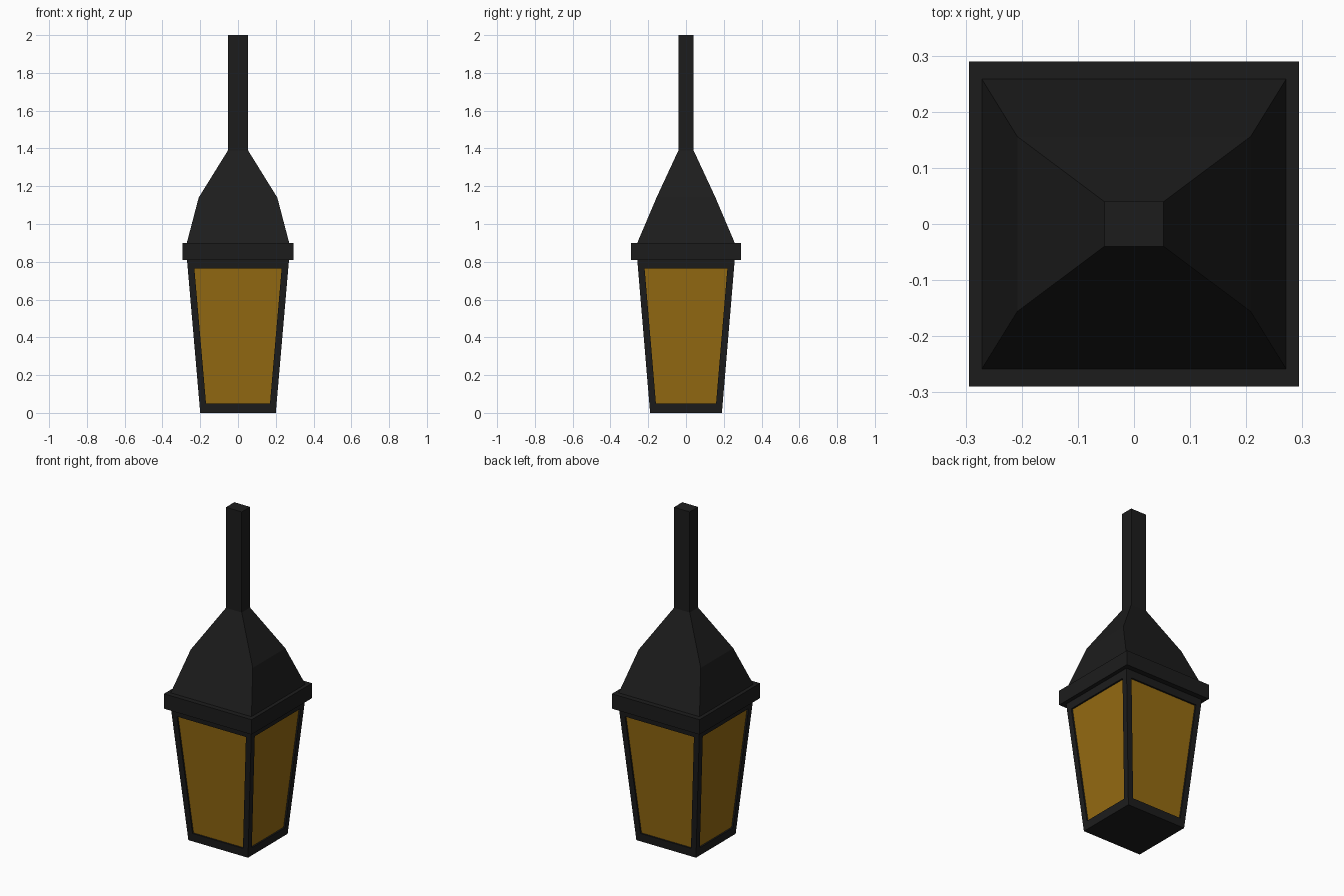
import bpy, bmesh

if "Cube" in bpy.data.objects:
    bpy.data.objects.remove(bpy.data.objects["Cube"])


def material(name, color):
    m = bpy.data.materials.new(name)
    m.diffuse_color = color
    m.use_nodes = True
    m.node_tree.nodes["Principled BSDF"].inputs["Base Color"].default_value = m.diffuse_color
    return m


BLACK = material("black_metal", (0.012, 0.012, 0.012, 1))
AMBER = material("amber_glass", (0.30, 0.147, 0.006, 1))


def loft(name, sections, mat):
    """Closed solid through rectangles given as (z, x0, x1, y0, y1)."""
    bm = bmesh.new()
    rings = [[bm.verts.new(p) for p in ((x0, y0, z), (x1, y0, z), (x1, y1, z), (x0, y1, z))]
             for z, x0, x1, y0, y1 in sections]
    for a, b in zip(rings, rings[1:]):
        for i in range(4):
            j = (i + 1) % 4
            bm.faces.new((a[i], a[j], b[j], b[i]))
    bm.faces.new(rings[0][::-1])
    bm.faces.new(rings[-1])
    bmesh.ops.recalc_face_normals(bm, faces=bm.faces)
    mesh = bpy.data.meshes.new(name)
    bm.to_mesh(mesh)
    bm.free()
    mesh.materials.append(mat)
    obj = bpy.data.objects.new(name, mesh)
    bpy.context.collection.objects.link(obj)
    return obj


def centred(z, hx, hy):
    return (z, -hx, hx, -hy, hy)


def body(z, inset=0.0):
    """Half sizes of the tapered lantern body at height z."""
    t = z / 0.81
    return 0.20 + 0.07 * t - inset, 0.19 + 0.068 * t - inset


SILL, HEAD, TOP = 0.05, 0.765, 0.81
POST = 0.035

# Bottom sill and top rail of the lantern body
loft("bottom_sill", [centred(z, *body(z)) for z in (0, SILL)], BLACK)
loft("top_rail", [centred(z, *body(z)) for z in (HEAD, TOP)], BLACK)

# Slightly recessed glass on all four sides
loft("glass_panes", [centred(z, *body(z, 0.01)) for z in (SILL, HEAD)], AMBER)

# Four leaning corner posts
for sx, side in ((-1, "left"), (1, "right")):
    for sy, end in ((-1, "front"), (1, "back")):
        sections = []
        for z in (SILL, HEAD):
            hx, hy = body(z)
            xs = sorted((sx * hx, sx * (hx - POST)))
            ys = sorted((sy * hy, sy * (hy - POST)))
            sections.append((z, *xs, *ys))
        loft(f"corner_post_{end}_{side}", sections, BLACK)

# Overhanging collar
loft("collar", [centred(z, 0.294, 0.29) for z in (0.81, 0.90)], BLACK)

# Two-slope roof and hanging rod
loft("roof", [centred(0.90, 0.271, 0.258), centred(1.14, 0.208, 0.156),
              centred(1.39, 0.053, 0.04)], BLACK)
loft("hanging_rod", [centred(z, 0.053, 0.04) for z in (1.39, 2.0)], BLACK)
